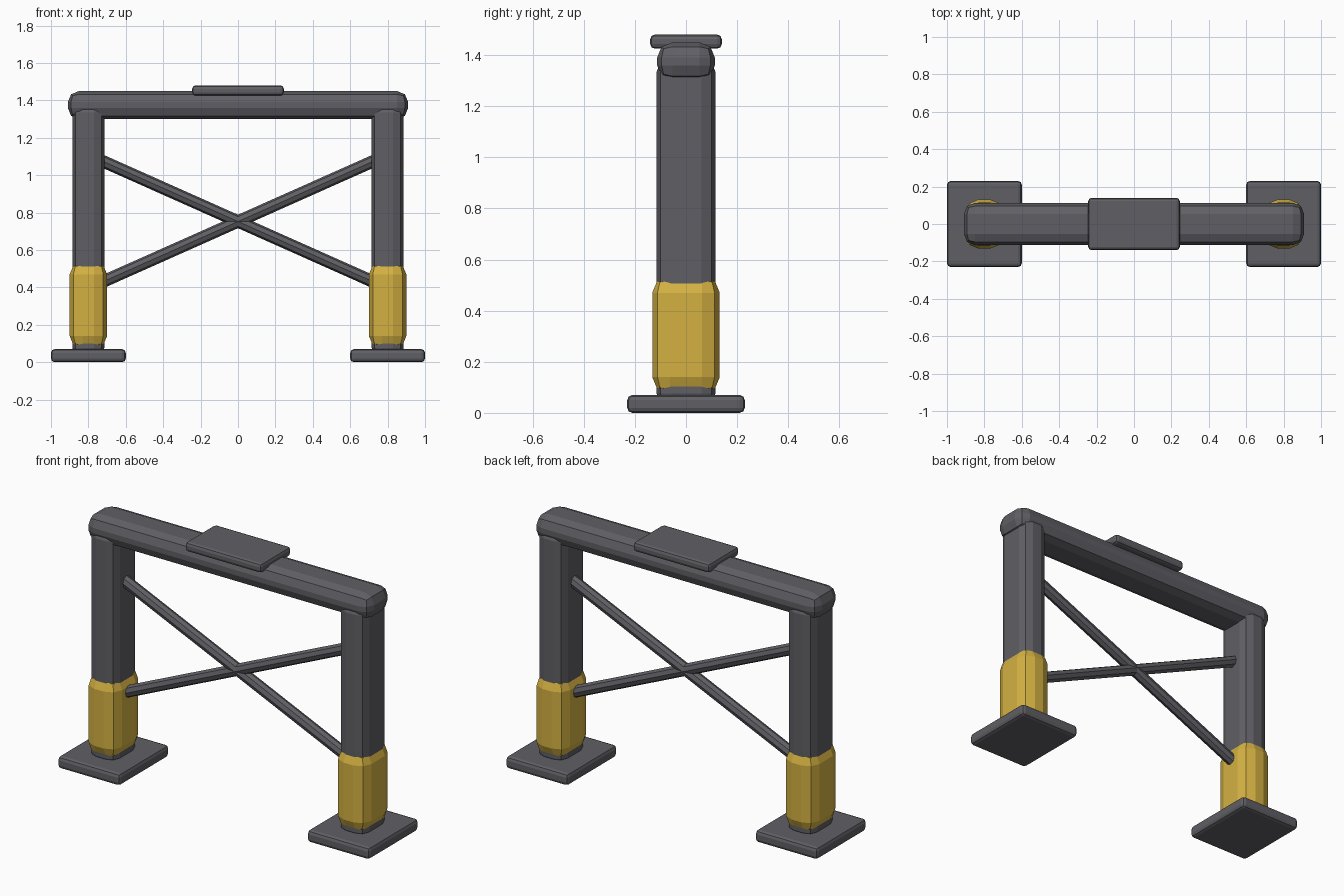
import bpy, bmesh, math
from mathutils import Vector

if "Cube" in bpy.data.objects:
    bpy.data.objects.remove(bpy.data.objects["Cube"])


def make_material(name, color):
    m = bpy.data.materials.new(name)
    m.diffuse_color = (*color, 1)
    m.use_nodes = True
    m.node_tree.nodes["Principled BSDF"].inputs["Base Color"].default_value = m.diffuse_color
    return m


GREY = make_material("dark grey metal", (0.115, 0.115, 0.13))
YELLOW = make_material("warning yellow", (0.66, 0.44, 0.055))


def finish(name, bm, mat):
    bmesh.ops.recalc_face_normals(bm, faces=bm.faces[:])
    me = bpy.data.meshes.new(name)
    bm.to_mesh(me)
    bm.free()
    me.materials.append(mat)
    ob = bpy.data.objects.new(name, me)
    bpy.context.collection.objects.link(ob)
    return ob


def rounded_box(name, lo, hi, bevel, mat):
    """Box between two corners with two-step chamfered edges."""
    bm = bmesh.new()
    bmesh.ops.create_cube(bm, size=1)
    for v in bm.verts:
        v.co = Vector([(a + b) / 2 + c * (b - a) for a, b, c in zip(lo, hi, v.co)])
    bmesh.ops.bevel(bm, geom=bm.edges[:], offset=bevel, offset_type='OFFSET',
                    segments=2, profile=0.5, affect='EDGES', clamp_overlap=True)
    return finish(name, bm, mat)


def rod(name, start, end, radius, mat):
    """Eight-sided bar between two points."""
    start, end = Vector(start), Vector(end)
    axis = end - start
    bm = bmesh.new()
    bmesh.ops.create_cone(bm, cap_ends=True, segments=8, radius1=radius,
                          radius2=radius, depth=axis.length)
    ob = finish(name, bm, mat)
    ob.rotation_euler = axis.to_track_quat('Z', 'Y').to_euler()
    ob.location = (start + end) / 2
    return ob


# Foot, leg and yellow sleeve on each side
for side, s in (("left", -1), ("right", 1)):
    cx = 0.8 * s
    rounded_box(side + "_foot", (cx - 0.2, -0.23, 0), (cx + 0.2, 0.23, 0.07), 0.02, GREY)
    rounded_box(side + "_leg", (cx - 0.085, -0.115, 0.02), (cx + 0.085, 0.115, 1.39), 0.055, GREY)
    rounded_box(side + "_sleeve", (cx - 0.1, -0.132, 0.07), (cx + 0.1, 0.132, 0.54), 0.07, YELLOW)
    # Diagonal brace
    rod(side + "_brace", (-0.78 * s, 0, 0.405), (0.78 * s, 0, 1.1), 0.033, GREY)

# Top beam and the plate on it
rounded_box("top_beam", (-0.91, -0.113, 1.30), (0.91, 0.113, 1.45), 0.06, GREY)
rounded_box("top_plate", (-0.245, -0.14, 1.425), (0.245, 0.14, 1.48), 0.018, GREY)
